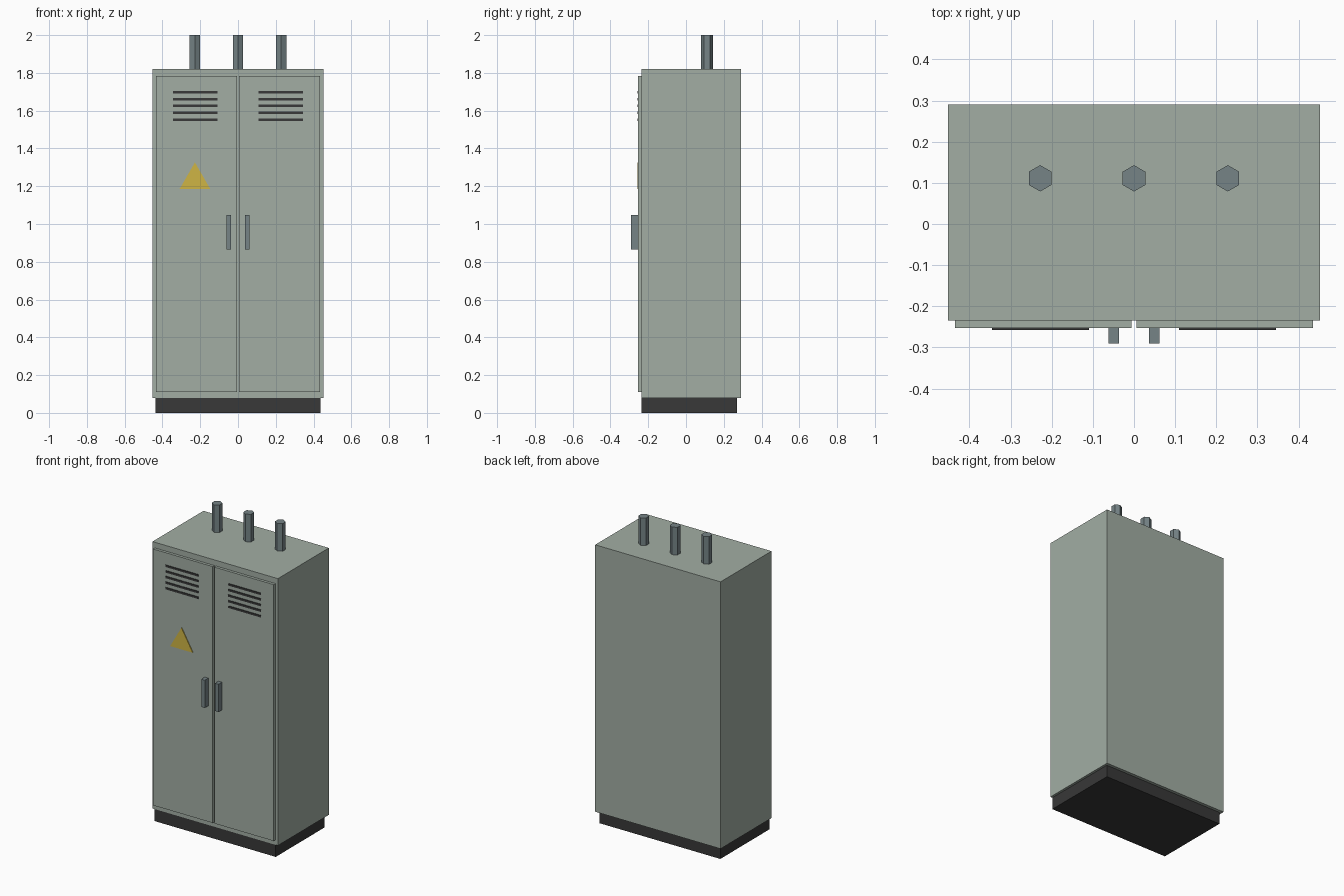
import bpy, math

if "Cube" in bpy.data.objects:
    bpy.data.objects.remove(bpy.data.objects["Cube"])


def material(name, r, g, b):
    m = bpy.data.materials.new(name)
    m.diffuse_color = (r, g, b, 1)
    m.use_nodes = True
    m.node_tree.nodes["Principled BSDF"].inputs["Base Color"].default_value = m.diffuse_color
    return m


PAINT = material("grey_green_paint", 0.36, 0.42, 0.37)
DARK = material("dark_base", 0.04, 0.04, 0.04)
STEEL = material("steel", 0.18, 0.23, 0.24)
YELLOW = material("warning_yellow", 0.62, 0.46, 0.06)


def box(name, x, y, z, mat):
    """Box from (min, max) ranges on each axis."""
    bpy.ops.mesh.primitive_cube_add(size=1, location=[sum(r) / 2 for r in (x, y, z)])
    ob = bpy.context.object
    ob.name = name
    ob.scale = [r[1] - r[0] for r in (x, y, z)]
    bpy.ops.object.transform_apply(location=False, rotation=False, scale=True)
    ob.data.materials.append(mat)
    return ob


def prism(name, sides, radius, depth, loc, rot, mat):
    bpy.ops.mesh.primitive_cylinder_add(vertices=sides, radius=radius, depth=depth,
                                        location=loc, rotation=rot)
    ob = bpy.context.object
    ob.name = name
    ob.data.materials.append(mat)
    return ob


# Plinth and cabinet body
box("plinth", (-0.437, 0.437), (-0.235, 0.27), (0, 0.078), DARK)
box("cabinet_body", (-0.4525, 0.4525), (-0.235, 0.29), (0.078, 1.82), PAINT)

# Doors, handles and vent slats on both sides
for side, s in (("left", -1), ("right", 1)):
    def span(a, b):
        return tuple(sorted((s * a, s * b)))

    box(f"door_{side}", span(0.006, 0.435), (-0.253, -0.235), (0.11, 1.783), PAINT)
    box(f"handle_{side}", span(0.037, 0.062), (-0.29, -0.253), (0.866, 1.047), STEEL)
    for i in range(5):
        z = 1.552 + i * 0.0365
        box(f"vent_slat_{side}_{i + 1}", span(0.109, 0.345), (-0.257, -0.251),
            (z - 0.0065, z + 0.0065), DARK)

# Triangular warning plate on the left door
prism("warning_plate", 3, 0.094, 0.007, (-0.228, -0.2545, 1.232),
      (math.pi / 2, 0, 0), YELLOW)

# Hexagonal conduits on the roof
for i, x in enumerate((-0.228, 0, 0.228)):
    prism(f"conduit_{i + 1}", 6, 0.032, 0.18, (x, 0.111, 1.91), (0, 0, 0), STEEL)
